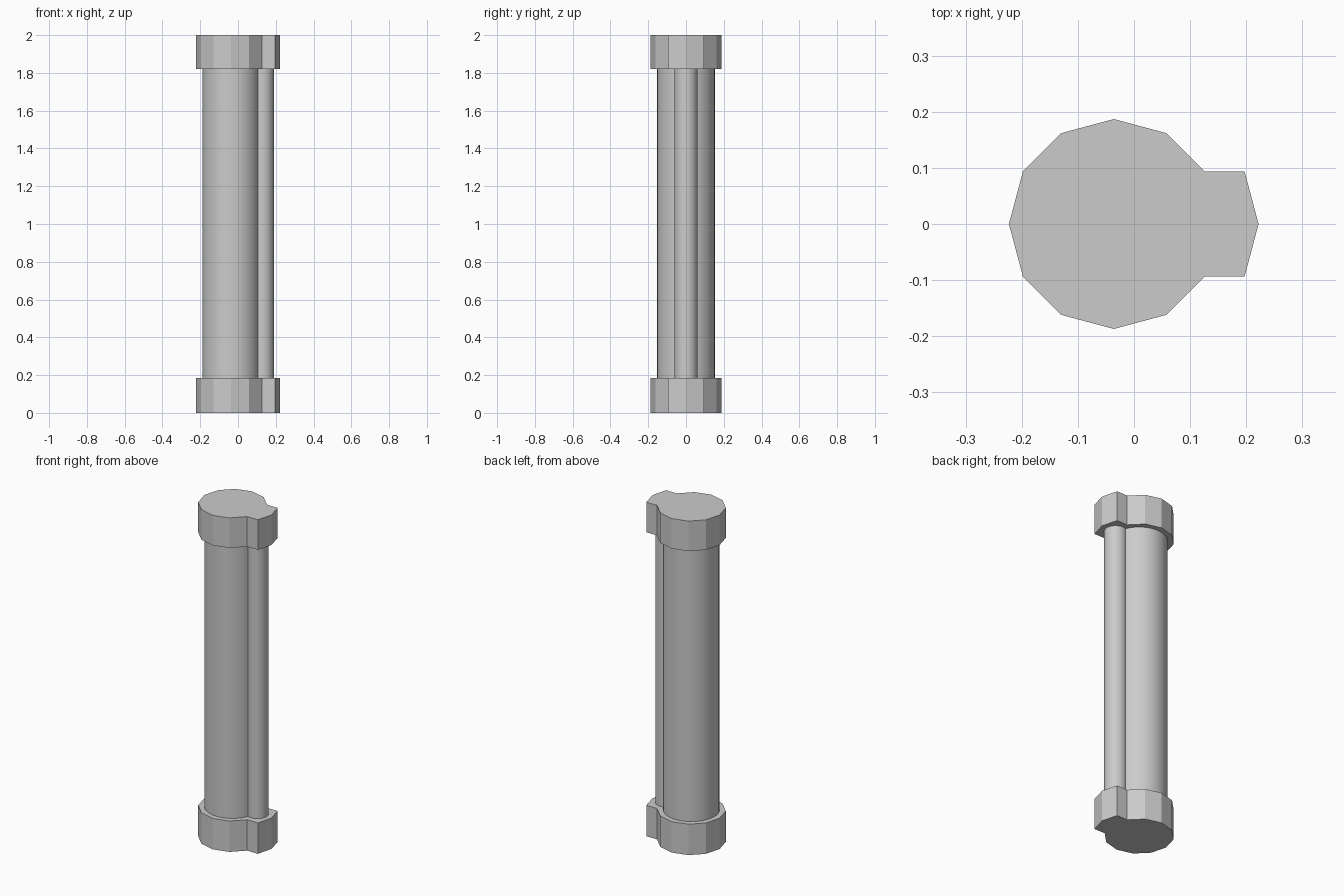
import bpy, bmesh, math
from mathutils import Matrix

if "Cube" in bpy.data.objects:
    bpy.data.objects.remove(bpy.data.objects["Cube"])

MAIN_X, SIDE_X = -0.036, 0.128


def finish(bm, name):
    bmesh.ops.recalc_face_normals(bm, faces=bm.faces)
    mesh = bpy.data.meshes.new(name)
    bm.to_mesh(mesh)
    bm.free()
    obj = bpy.data.objects.new(name, mesh)
    bpy.context.collection.objects.link(obj)
    return obj


def collar(name, z0, z1):
    # twelve-sided outline with a tab over the side tube
    r = 0.187
    pts = [(MAIN_X + r * math.cos(math.radians(a)), r * math.sin(math.radians(a)))
           for a in range(30, 331, 30)]
    pts += [(0.197, -0.094), (0.222, 0), (0.197, 0.094)]
    bm = bmesh.new()
    face = bm.faces.new([bm.verts.new((x, y, z0)) for x, y in pts])
    ext = bmesh.ops.extrude_face_region(bm, geom=[face], use_keep_orig=True)
    top = [g for g in ext["geom"] if isinstance(g, bmesh.types.BMVert)]
    bmesh.ops.translate(bm, verts=top, vec=(0, 0, z1 - z0))
    return finish(bm, name)


def tube(name, x, radius, z0, z1, sides):
    bm = bmesh.new()
    bmesh.ops.create_cone(bm, cap_ends=True, segments=sides, radius1=radius,
                          radius2=radius, depth=z1 - z0,
                          matrix=Matrix.Translation((x, 0, (z0 + z1) / 2)))
    for f in bm.faces:
        f.smooth = len(f.verts) == 4
    for e in bm.edges:
        e.smooth = all(f.smooth for f in e.link_faces)
    return finish(bm, name)


# End collars
collar("bottom_collar", 0, 0.185)
collar("top_collar", 1.82, 2.0)

# Round shafts running between the collars
tube("main_shaft", MAIN_X, 0.153, 0.18, 1.825, 32)
tube("side_tube", SIDE_X, 0.062, 0.18, 1.825, 24)
